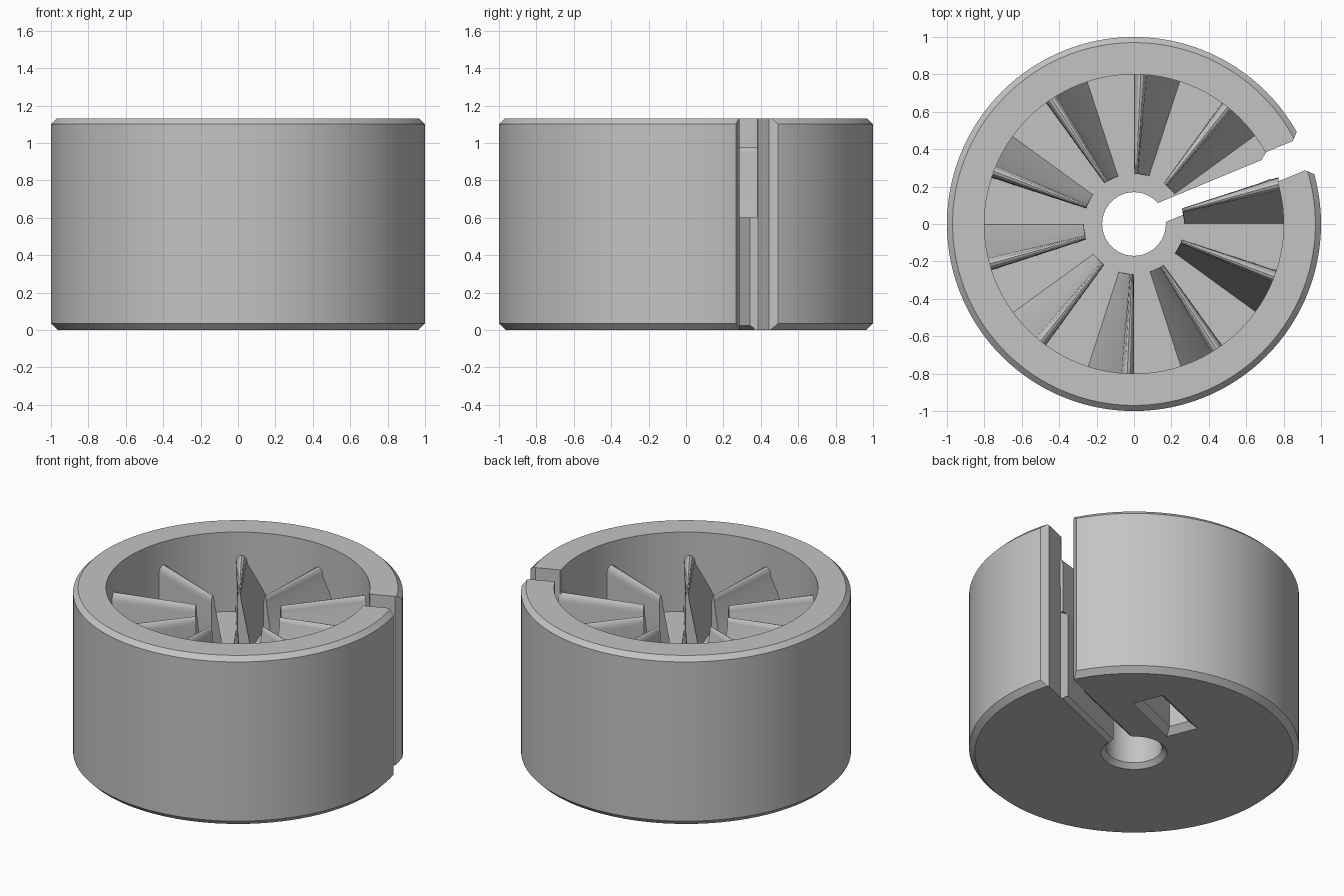
import bpy, bmesh, math
from mathutils import Matrix, Vector

if "Cube" in bpy.data.objects:
    bpy.data.objects.remove(bpy.data.objects["Cube"], do_unlink=True)

HEIGHT, FLOOR, FIN_TOP = 1.13, 0.6, 0.975
SLOT_ANGLE = math.radians(22.5)
FINS = 10

grey = bpy.data.materials.new("plain_grey")
grey.use_nodes = True
grey.diffuse_color = (0.55, 0.55, 0.55, 1)
grey.node_tree.nodes["Principled BSDF"].inputs["Base Color"].default_value = grey.diffuse_color


def finish(name, bm):
    bmesh.ops.recalc_face_normals(bm, faces=bm.faces)
    mesh = bpy.data.meshes.new(name)
    bm.to_mesh(mesh)
    bm.free()
    mesh.materials.append(grey)
    obj = bpy.data.objects.new(name, mesh)
    bpy.context.collection.objects.link(obj)
    return obj


def smooth(obj):
    obj.data.shade_smooth()
    obj.data.set_sharp_from_angle(angle=math.radians(30))


def loft(name, rings, closed=False):
    """Skin equal-sized rings; cap the ends unless they join up."""
    bm = bmesh.new()
    loops = [[bm.verts.new(p) for p in ring] for ring in rings]
    pairs = list(zip(loops, loops[1:]))
    if closed:
        pairs.append((loops[-1], loops[0]))
    else:
        bm.faces.new(loops[0])
        bm.faces.new(loops[-1])
    for a, b in pairs:
        for i in range(len(a)):
            j = (i + 1) % len(a)
            bm.faces.new((a[i], a[j], b[j], b[i]))
    return finish(name, bm)


def polar(r, angle, z):
    return Vector((r * math.cos(angle), r * math.sin(angle), z))


# Cup: chamfered wall, thick floor and countersunk centre hole
profile = [(0.2, 0), (0.965, 0), (1, 0.035), (1, HEIGHT - 0.03), (0.97, HEIGHT),
           (0.8, HEIGHT), (0.8, FLOOR), (0.17, FLOOR), (0.17, 0.03)]
steps = 120
cup = loft("slotted_cup", [[polar(r, math.tau * k / steps, z) for r, z in profile]
                           for k in range(steps)], closed=True)


# Cutters lie along the slot direction
def cutter(name, layers):
    turn = Matrix.Rotation(SLOT_ANGLE, 3, "Z")
    obj = loft(name, [[turn @ Vector((x, y, z)) for x, y in pts] for z, pts in layers])
    obj.hide_render = True
    return obj


def rect(cx, cy, length, width):
    return [(cx + sx * length / 2, cy + sy * width / 2)
            for sx, sy in ((-1, -1), (1, -1), (1, 1), (-1, 1))]


side = [(0, 0.055), (0.762, 0.055), (0.8, 0.085), (0.955, 0.085), (1.03, 0.16)]
outline = side + [(x, -y) for x, y in reversed(side)]
cutters = [
    cutter("slot_cutter", [(-0.1, outline), (HEIGHT + 0.1, outline)]),
    cutter("slot_bevel_cutter", [(-0.01, rect(0.41, 0, 0.74, 0.18)),
                                 (0.03, rect(0.41, 0, 0.74, 0.1))]),
    cutter("pocket_cutter", [(-0.01, rect(0.31, 0.374, 0.47, 0.23)),
                             (0.04, rect(0.31, 0.374, 0.37, 0.13)),
                             (0.3, rect(0.31, 0.374, 0.37, 0.13))]),
]
bpy.context.view_layer.objects.active = cup
for c in cutters:
    mod = cup.modifiers.new(c.name, "BOOLEAN")
    mod.operation = "DIFFERENCE"
    mod.solver = "EXACT"
    mod.object = c
    bpy.ops.object.modifier_apply(modifier=mod.name)
    bpy.data.objects.remove(c, do_unlink=True)
smooth(cup)

# Radial fins: one upright side, rounded crest, one sloping side
crest_mid, crest_half, crest_drop = 15.4, 2.4, 0.05
section = [(0, FLOOR - 0.005)]
for i in range(9):
    a = math.pi * (1 - i / 8)
    section.append((crest_mid + crest_half * math.cos(a),
                    FIN_TOP - crest_drop * (1 - math.sin(a))))
section.append((18, FLOOR - 0.005))
for n in range(FINS):
    base = math.tau * n / FINS
    fin = loft(f"fin_{n + 1}", [[polar(r, base + math.radians(d), z) for d, z in section]
                                for r in (0.27, 0.81)])
    smooth(fin)
